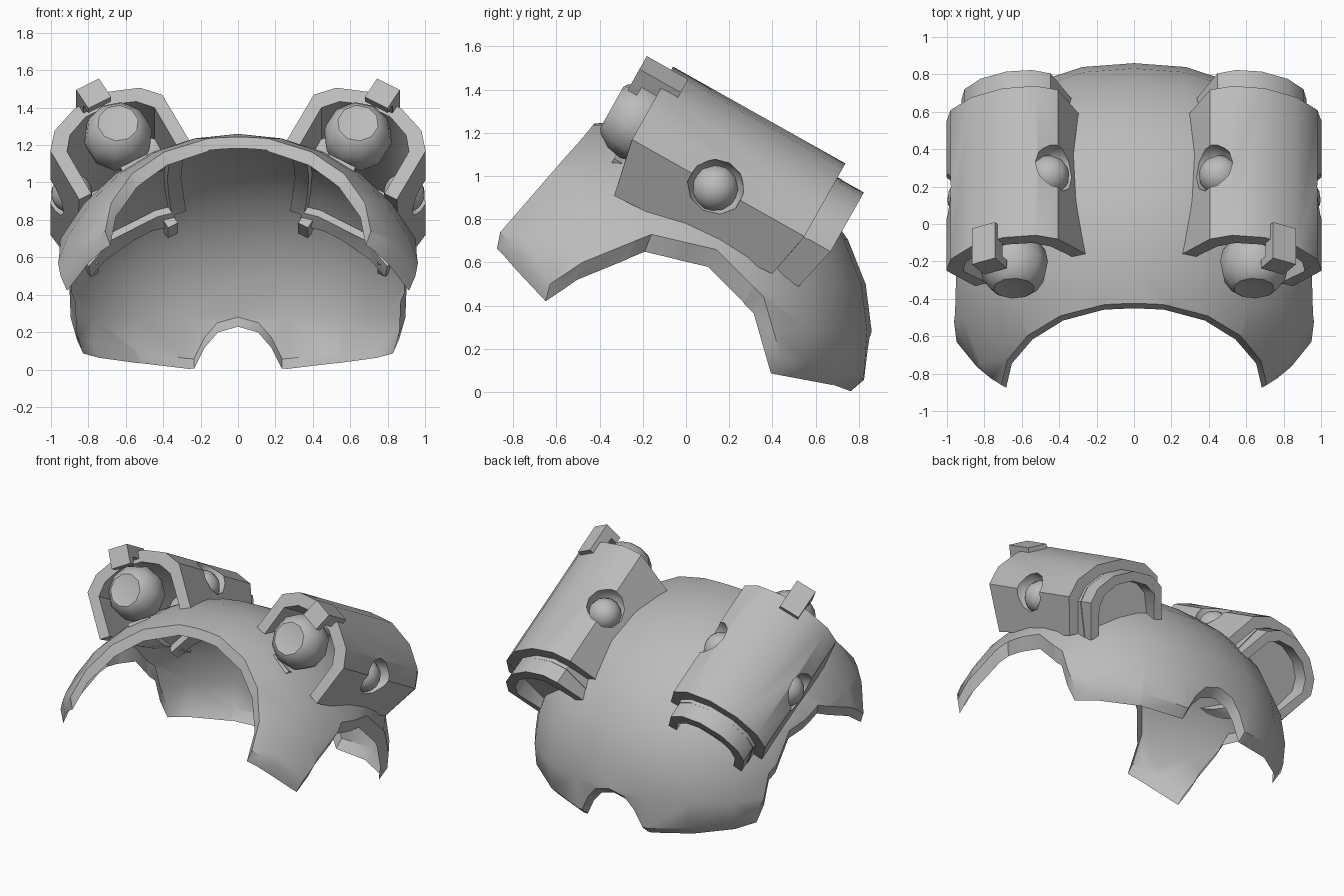
import bpy, bmesh, math
from mathutils import Matrix, Vector

if "Cube" in bpy.data.objects:
    bpy.data.objects.remove(bpy.data.objects["Cube"], do_unlink=True)

grey = bpy.data.materials.new("plain_grey")
grey.use_nodes = True
grey.diffuse_color = (0.5, 0.5, 0.5, 1)
grey.node_tree.nodes["Principled BSDF"].inputs["Base Color"].default_value = (0.5, 0.5, 0.5, 1)


def frame(a, b, c, origin=(0, 0, 0)):
    m = Matrix((a, b, c)).transposed().to_4x4()
    m.translation = Vector(origin)
    return m


def prism(bm, pts, c0, c1, m):
    """Extrude a 2D outline between two depths of the given frame."""
    low = [bm.verts.new(m @ Vector((a, b, c0))) for a, b in pts]
    high = [bm.verts.new(m @ Vector((a, b, c1))) for a, b in pts]
    bm.faces.new(low[::-1])
    bm.faces.new(high)
    for i in range(len(pts)):
        j = (i + 1) % len(pts)
        bm.faces.new((low[i], low[j], high[j], high[i]))


def box(bm, a, b, c, m):
    prism(bm, [(a[0], b[0]), (a[1], b[0]), (a[1], b[1]), (a[0], b[1])], c[0], c[1], m)


def make(name, bm):
    bmesh.ops.recalc_face_normals(bm, faces=bm.faces[:])
    mesh = bpy.data.meshes.new(name)
    bm.to_mesh(mesh)
    bm.free()
    obj = bpy.data.objects.new(name, mesh)
    bpy.context.collection.objects.link(obj)
    mesh.materials.append(grey)
    return obj


def boolean(obj, *cuts):
    """Apply boolean cuts and remove the cutters."""
    for operation, cutter in cuts:
        mod = obj.modifiers.new("cut", 'BOOLEAN')
        mod.operation, mod.object, mod.solver = operation, cutter, 'EXACT'
        cutter.hide_render = True
    bpy.context.view_layer.update()
    deps = bpy.context.evaluated_depsgraph_get()
    mesh = bpy.data.meshes.new_from_object(obj.evaluated_get(deps))
    obj.modifiers.clear()
    obj.data = mesh
    for _, cutter in cuts:
        bpy.data.objects.remove(cutter, do_unlink=True)


def smooth(obj, degrees=38):
    bm = bmesh.new()
    bm.from_mesh(obj.data)
    for f in bm.faces:
        f.smooth = True
    for e in bm.edges:
        e.smooth = len(e.link_faces) == 2 and e.calc_face_angle(0) < math.radians(degrees)
    bm.to_mesh(obj.data)
    bm.free()


def mirrored(obj):
    smooth(obj)
    obj.modifiers.new("mirror", 'MIRROR').use_mirror_merge = False


# Dome: fuller at the back, steeper below its middle
CENTRE, RADII = Vector((0, -0.25, 0.28)), Vector((1.05, 1.11, 0.98))


def dome(name, size=1.0):
    bm = bmesh.new()
    bmesh.ops.create_uvsphere(bm, u_segments=24, v_segments=14, radius=size)
    for v in bm.verts:
        x, y, z = v.co
        flat = math.hypot(x, y)
        if y > 0 and flat > 0.001:
            k = (abs(x) ** 2.35 + y ** 2.35) ** (1 / 2.35) / flat
            x, y = x / k, y / k
        if z < 0:
            z *= 1.6
        v.co = CENTRE + Vector((x, y, z)) * RADII
    return make(name, bm)


# Side outline of the shell and the notch at the lower back
shell = dome("curved_shell")
side = [(-0.15, 1.56), (-0.86, 0.74), (-0.63, 0.5), (-0.48, 0.6), (-0.16, 0.73), (0.14, 0.66),
        (0.36, 0.44), (0.44, 0.16), (0.73, 0.1), (0.84, 0.05), (1.2, -0.1), (1.2, 1.56)]
bm = bmesh.new()
prism(bm, side, -1.4, 1.4, frame((0, 1, 0), (0, 0, 1), (1, 0, 0)))
outline = make("outline_cutter", bm)
half = [(0.26, -0.1), (0.245, 0.04), (0.18, 0.17), (0.11, 0.25)]
bm = bmesh.new()
prism(bm, half + [(0, 0.28)] + [(-x, z) for x, z in half[::-1]], -1.3, -0.3,
      frame((1, 0, 0), (0, 0, 1), (0, -1, 0)))
notch = make("notch_cutter", bm)
boolean(shell, ('INTERSECT', outline), ('DIFFERENCE', notch))

# Keep only the dome skin, then turn a flange inwards along its rim
bm = bmesh.new()
bm.from_mesh(shell.data)
bm.normal_update()
caps = []
for f in bm.faces:
    p = f.calc_center_bounds() - CENTRE
    outward = Vector([p[i] / RADII[i] ** 2 for i in range(3)])
    if outward.dot(p) < 0.85 or outward.normalized().dot(f.normal) < 0.6:
        caps.append(f)
bmesh.ops.delete(bm, geom=caps, context='FACES')
bmesh.ops.remove_doubles(bm, verts=bm.verts[:], dist=0.004)
bm.normal_update()
inward = {}
for v in bm.verts:
    n = v.normal
    inward[v.co.copy().freeze()] = Vector((n.x * -0.04, -0.03 - n.y * 0.03,
                                           -0.05 - abs(n.x) * 0.03 - n.z * 0.01))
rim = [e for e in bm.edges if e.is_boundary]
flange = bmesh.ops.extrude_edge_only(bm, edges=rim)
for v in [g for g in flange["geom"] if isinstance(g, bmesh.types.BMVert)]:
    v.co += inward[v.co.copy().freeze()]
bmesh.ops.recalc_face_normals(bm, faces=bm.faces[:])
bm.to_mesh(shell.data)
bm.free()
smooth(shell)

# Pod frame: across, outward, forward along the tilted pod
up, forward = Vector((0, 0.49, 0.872)), Vector((0, -0.872, 0.49))
right = Vector((1, 0, 0))
POD = frame(right * 0.866 - up * 0.5, right * 0.5 + up * 0.866, forward,
            right * 0.555 + up * 0.81)


def arch(w, h, foot=-0.02):
    left = [(-w, foot), (-w, h * 0.65), (-w * 0.76, h * 0.86), (-w * 0.29, h)]
    return left + [(-a, b) for a, b in left[::-1]]


def arch_band(bm, w, h, thick, back, front):
    """Arch between two (depth, foot depth, foot height) ends."""
    prism(bm, arch(w, h) + arch(w - thick, h - thick)[::-1], back[0], front[0], POD)
    middle = (back[0] + front[0]) / 2
    for v in bm.verts:
        p = POD.inverted() @ v.co
        if p.y < 0:
            end = front if p.z > middle else back
            v.co = POD @ Vector((p.x, end[2], end[1]))


def ball(bm, radius, a, b, c, segments=10, turn=0):
    m = POD @ Matrix.Translation((a, b, c)) @ Matrix.Rotation(turn, 4, 'Y')
    return bmesh.ops.create_uvsphere(bm, u_segments=segments, v_segments=8,
                                     radius=radius, matrix=m)["verts"], m


# Pod housings fitted to the dome, with round sockets on both shoulders
bm = bmesh.new()
arch_band(bm, 0.345, 0.46, 0.075, (-0.125, -0.08, 0.04), (0.79, 0.735, -0.01))
housing = make("pod_housings", bm)
bm = bmesh.new()
for sign in (-1, 1):
    ball(bm, 0.135, sign * 0.34, 0.29, 0.344, turn=math.pi / 2)
boolean(housing, ('DIFFERENCE', make("socket_cutter", bm)),
        ('DIFFERENCE', dome("dome_cutter", 0.965)))
mirrored(housing)

# Balls sitting in the sockets
bm = bmesh.new()
for sign in (-1, 1):
    ball(bm, 0.11, sign * 0.25, 0.235, 0.344, 12, math.pi / 2)
mirrored(make("socket_balls", bm))

# Rear walls and smaller rear arches
bm = bmesh.new()
prism(bm, arch(0.28, 0.395), -0.15, -0.07, POD)
walls = make("rear_walls", bm)
boolean(walls, ('DIFFERENCE', dome("dome_cutter", 0.965)))
mirrored(walls)
bm = bmesh.new()
arch_band(bm, 0.275, 0.395, 0.06, (-0.265, -0.215, 0.01), (-0.1, -0.1, 0.01))
mirrored(make("rear_arches", bm))

# Front balls with a dished flat end
bm = bmesh.new()
verts, m = ball(bm, 0.185, -0.01, 0.19, 0.8)
back = m.inverted()
for v in verts:
    p = back @ v.co
    if p.z > 0.15:
        centre = math.hypot(p.x, p.y) < 0.01
        p = Vector((p.x * 1.55, p.y * 1.55, 0.125 if centre else 0.145))
    v.co = m @ p
mirrored(make("front_balls", bm))

# Hooked clips over the front balls and small lugs below
bm = bmesh.new()
box(bm, (-0.065, 0.075), (0.41, 0.49), (0.7, 0.92), POD)
box(bm, (-0.065, 0.075), (0.36, 0.42), (0.87, 0.92), POD)
mirrored(make("top_clips", bm))
bm = bmesh.new()
box(bm, (-0.08, 0.08), (-0.04, 0.01), (0.65, 0.82), POD)
mirrored(make("lower_lugs", bm))
